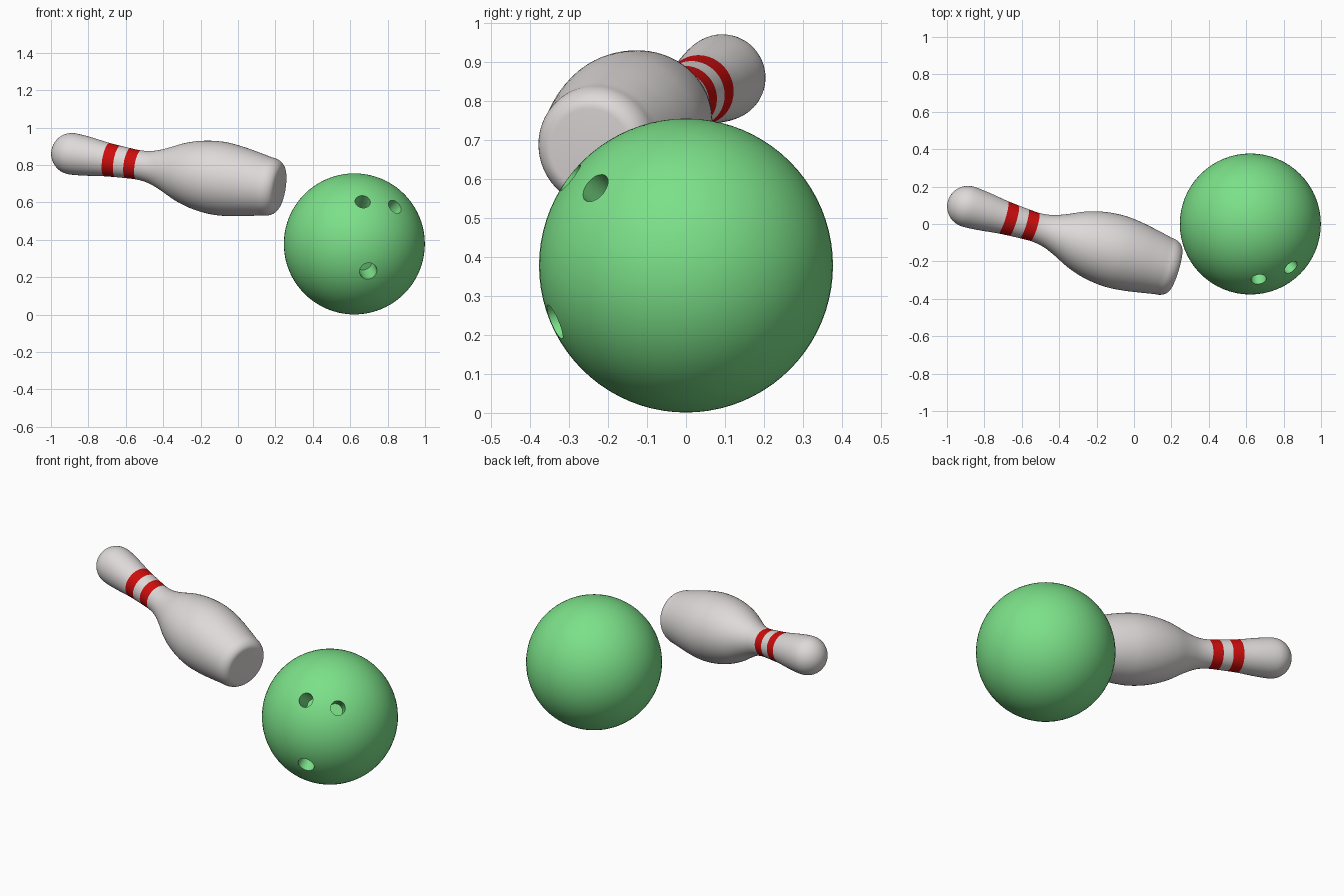
import bpy, bmesh, math
from mathutils import Vector

if "Cube" in bpy.data.objects:
    bpy.data.objects.remove(bpy.data.objects["Cube"])


def material(name, rgb):
    m = bpy.data.materials.new(name)
    m.diffuse_color = (*rgb, 1)
    m.use_nodes = True
    m.node_tree.nodes["Principled BSDF"].inputs["Base Color"].default_value = m.diffuse_color
    return m


WHITE = material("pin_white", (0.74, 0.70, 0.70))
RED = material("stripe_red", (0.62, 0.004, 0.004))
GREEN = material("ball_green", (0.20, 0.75, 0.25))


def new_object(name, bm, mats):
    bmesh.ops.recalc_face_normals(bm, faces=bm.faces)
    me = bpy.data.meshes.new(name)
    bm.to_mesh(me)
    bm.free()
    for m in mats:
        me.materials.append(m)
    ob = bpy.data.objects.new(name, me)
    bpy.context.collection.objects.link(ob)
    return ob


def smooth(ob, angle=35):
    bpy.ops.object.select_all(action='DESELECT')
    ob.select_set(True)
    bpy.context.view_layer.objects.active = ob
    bpy.ops.object.shade_smooth_by_angle(angle=math.radians(angle))


# ---- Pin: (distance along axis, radius) profile, spun round its axis ----
BODY = [(0, .111), (.09, .104), (.2, .090), (.32, .081), (.39, .079), (.455, .089),
        (.52, .113), (.62, .158), (.72, .186), (.83, .197), (.93, .189),
        (1.04, .170), (1.105, .157)]
BANDS = [(.199, .261), (.318, .379)]
HEAD = Vector((-.888, .093, .86))
AXIS = Vector((.945, -.287, -.158)).normalized()


def body_radius(t):
    """Smooth Hermite curve through the body points."""
    n = len(BODY)

    def slope(i):
        a, b = BODY[max(i - 1, 0)], BODY[min(i + 1, n - 1)]
        return 0 if i == 0 else (b[1] - a[1]) / (b[0] - a[0])
    i = max(k for k in range(n - 1) if BODY[k][0] <= t + 1e-9)
    (t0, r0), (t1, r1) = BODY[i], BODY[i + 1]
    h = t1 - t0
    s = (t - t0) / h
    return ((2*s**3 - 3*s**2 + 1) * r0 + (s**3 - 2*s**2 + s) * h * slope(i)
            + (3*s**2 - 2*s**3) * r1 + (s**3 - s**2) * h * slope(i + 1))


edges = [e for band in BANDS for e in band]
stations = [k * 1.105 / 55 for k in range(1, 55)]
stations = sorted([t for t in stations if min(abs(t - e) for e in edges) > .006] + edges)
rings = [(-.111 * math.cos(a), .111 * math.sin(a))
         for a in (math.pi / 2 * k / 12 for k in range(1, 13))]
rings += [(t, body_radius(t)) for t in stations]
rings += [(1.105 + .07 * math.sin(a), .107 + .05 * math.cos(a))
          for a in (math.pi / 2 * k / 10 for k in range(11))]

SEG = 64
U = AXIS.orthogonal().normalized()
V = AXIS.cross(U)
bm = bmesh.new()
loops = []
for t, r in rings:
    loops.append([bm.verts.new(HEAD + AXIS * t + r * (U * math.cos(a) + V * math.sin(a)))
                  for a in (2 * math.pi * k / SEG for k in range(SEG))])
for i in range(len(loops) - 1):
    mid = (rings[i][0] + rings[i + 1][0]) / 2
    for k in range(SEG):
        j = (k + 1) % SEG
        f = bm.faces.new((loops[i][k], loops[i][j], loops[i + 1][j], loops[i + 1][k]))
        f.material_index = int(any(a < mid < b for a, b in BANDS))
tip = bm.verts.new(HEAD - AXIS * .111)
for k in range(SEG):
    bm.faces.new((tip, loops[0][(k + 1) % SEG], loops[0][k]))
bm.faces.new(loops[-1])
smooth(new_object("bowling_pin", bm, [WHITE, RED]))

# ---- Ball with three finger holes drilled toward its centre ----
R = .377
CENTRE = Vector((.622, 0, .378))
bm = bmesh.new()
bmesh.ops.create_uvsphere(bm, u_segments=64, v_segments=40, radius=R)
bmesh.ops.translate(bm, verts=bm.verts, vec=CENTRE)
ball = new_object("bowling_ball", bm, [GREEN])

DEPTH = .13
bm = bmesh.new()
for dx, dz, rad in ((.045, .227, .041), (.218, .20, .041), (.075, -.146, .047)):
    d = Vector((dx, -math.sqrt(R * R - dx * dx - dz * dz), dz)).normalized()
    hole = bmesh.ops.create_cone(bm, cap_ends=True, segments=32, radius1=rad,
                                 radius2=rad, depth=DEPTH + .1)["verts"]
    bmesh.ops.rotate(bm, verts=hole, matrix=d.to_track_quat('Z', 'Y').to_matrix())
    bmesh.ops.translate(bm, verts=hole, vec=CENTRE + d * (R - DEPTH / 2 + .05))
cutter = new_object("hole_cutter", bm, [GREEN])
cutter.hide_render = True

mod = ball.modifiers.new("holes", 'BOOLEAN')
mod.operation = 'DIFFERENCE'
mod.solver = 'EXACT'
mod.object = cutter
bpy.context.view_layer.objects.active = ball
bpy.ops.object.modifier_apply(modifier=mod.name)
bpy.data.objects.remove(cutter)
smooth(ball)
